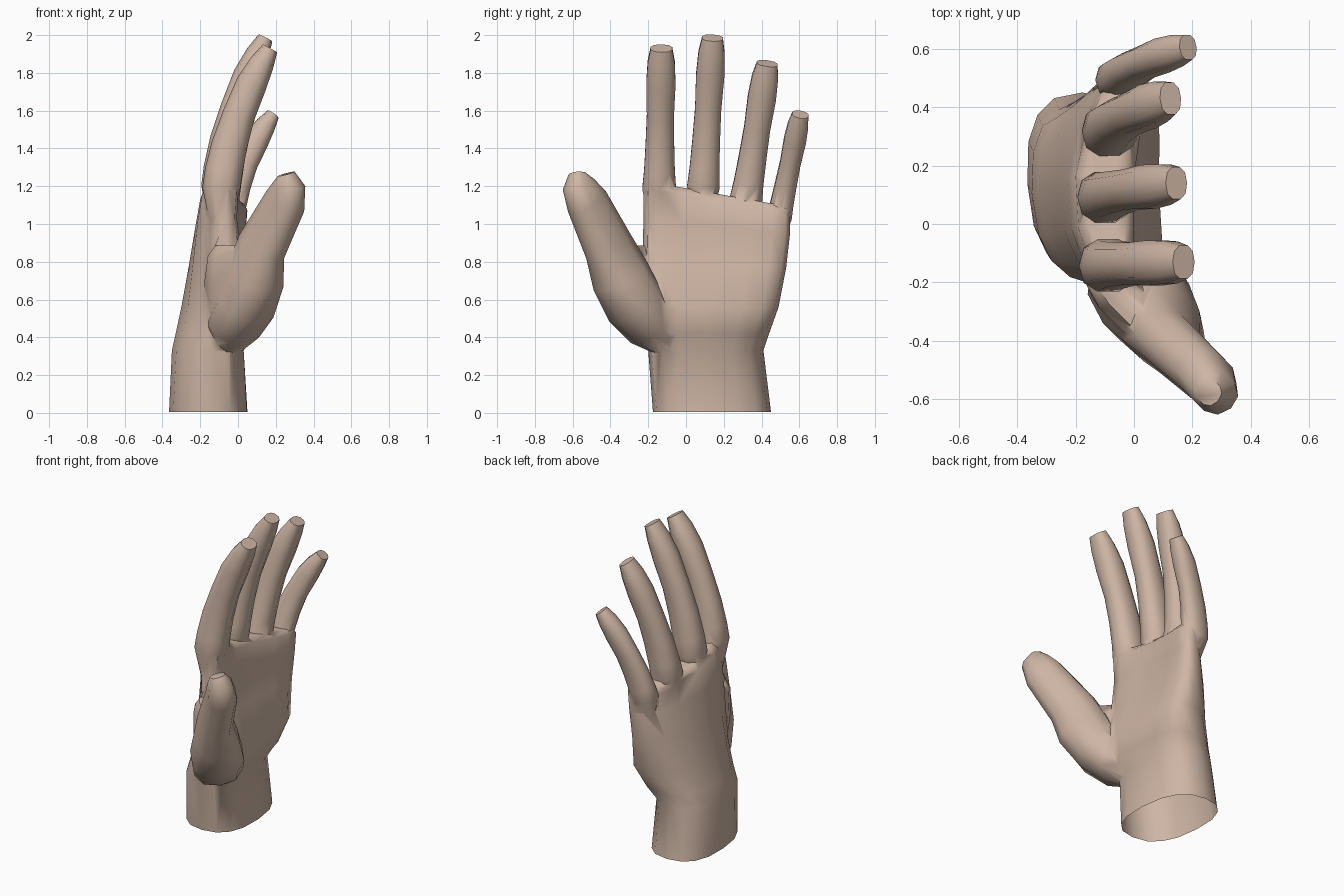
import bpy, bmesh, math
from mathutils import Vector

if "Cube" in bpy.data.objects:
    bpy.data.objects.remove(bpy.data.objects["Cube"])

skin = bpy.data.materials.new("skin")
skin.diffuse_color = (0.62, 0.465, 0.375, 1)
skin.use_nodes = True
skin.node_tree.nodes["Principled BSDF"].inputs["Base Color"].default_value = skin.diffuse_color


def spow(v, p):
    return math.copysign(abs(v) ** p, v)


def ramp(v, lo, hi):
    return min(1, max(0, (v - lo) / (hi - lo)))


def loft(name, rings):
    """Closed skin through a list of equal-length point rings."""
    bm = bmesh.new()
    rows = [[bm.verts.new(p) for p in r] for r in rings]
    n = len(rows[0])
    for a, b in zip(rows, rows[1:]):
        for i in range(n):
            j = (i + 1) % n
            bm.faces.new((a[i], a[j], b[j], b[i]))
    bm.faces.new(rows[0][::-1])
    bm.faces.new(rows[-1])
    bmesh.ops.recalc_face_normals(bm, faces=bm.faces)
    me = bpy.data.meshes.new(name)
    bm.to_mesh(me)
    bm.free()
    me.materials.append(skin)
    ob = bpy.data.objects.new(name, me)
    bpy.context.collection.objects.link(ob)
    return ob


def digit(name, path, side, sides=10):
    """Tapered digit; each station is (x, y, z, half width, half depth)."""
    pts = [Vector(p[:3]) for p in path]
    rings = []
    for k, p in enumerate(path):
        t = (pts[min(k + 1, len(pts) - 1)] - pts[max(k - 1, 0)]).normalized()
        s = Vector(side)
        s = (s - t * s.dot(t)).normalized()
        d = s.cross(t)
        ring = []
        for i in range(sides):
            a = math.tau * (i + 0.5) / sides
            ring.append(pts[k] + s * p[3] * spow(math.cos(a), 0.85)
                        + d * p[4] * spow(math.sin(a), 0.85))
        rings.append(ring)
    return loft(name, rings)


def finger(name, base, tip, width, depth):
    """Finger curling forward as a parabola, with knuckle swell and blunt tip."""
    b, t = Vector(base), Vector(tip)
    path = []
    for u, w, d in ((0, .6, .5), (.2, 1.1, 1), (.3, 1, 1), (.45, .93, .95),
                    (.62, .88, .86), (.8, .95, .82), (.92, .88, .65), (1, .7, .43)):
        p = b.lerp(t, u)
        path.append((b.x + (t.x - b.x) * u * u, p.y, p.z, width * w, depth * d))
    return digit(name, path, (0, 1, 0))


def palm_ring(z, y0, y1, back, front, sides=16):
    """Flattened oval; above the wrist its edges curl forward and the top slopes."""
    arch = 0.085 * ramp(z, 0.3, 0.53)
    skew = 0.05 * ramp(z, 0.45, 0.95) - 0.02
    tilt = -0.065 * ramp(z, 0.7, 1.1)
    ring = []
    for i in range(sides):
        a = math.tau * i / sides
        t = spow(math.cos(a), 0.8)
        x = (back + front) / 2 + (front - back) / 2 * spow(math.sin(a), 0.8)
        ring.append((x + arch * t * t + skew * t,
                     (y0 + y1) / 2 + (y1 - y0) / 2 * t, z + tilt * t))
    return ring


# Wrist and palm
hand = loft("hand", [palm_ring(*r) for r in (
    (0.005, -0.175, 0.45, -0.365, 0.05),
    (0.33, -0.20, 0.41, -0.35, 0.03),
    (0.42, -0.22, 0.44, -0.33, 0.075),
    (0.56, -0.24, 0.49, -0.30, 0.085),
    (0.78, -0.23, 0.53, -0.26, 0.02),
    (0.99, -0.225, 0.55, -0.225, -0.005),
    (1.13, -0.225, 0.55, -0.20, 0.00),
    (1.16, -0.20, 0.53, -0.17, -0.03))])

# Fingers
parts = [
    finger("index_finger", (-0.10, -0.145, 1.00), (0.17, -0.13, 1.93), 0.085, 0.10),
    finger("middle_finger", (-0.11, 0.08, 1.00), (0.145, 0.14, 1.985), 0.082, 0.095),
    finger("ring_finger", (-0.095, 0.29, 0.95), (0.125, 0.43, 1.85), 0.082, 0.093),
    finger("little_finger", (-0.06, 0.465, 0.90), (0.185, 0.605, 1.58), 0.064, 0.083)]

# Thumb and the web of skin beside it
diagonal = (0.7, 0.7, 0)
parts.append(digit("thumb", [
    (-0.06, -0.08, 0.36, 0.08, 0.08), (-0.02, -0.18, 0.46, 0.15, 0.13),
    (0.04, -0.27, 0.57, 0.16, 0.15), (0.09, -0.345, 0.72, 0.135, 0.165),
    (0.125, -0.41, 0.88, 0.10, 0.145), (0.25, -0.525, 1.12, 0.09, 0.12),
    (0.27, -0.57, 1.21, 0.075, 0.09), (0.255, -0.575, 1.265, 0.045, 0.045)], diagonal))
parts.append(digit("thumb_web", [
    (-0.08, -0.14, 0.38, 0.07, 0.08), (-0.04, -0.20, 0.50, 0.09, 0.16),
    (-0.02, -0.25, 0.66, 0.095, 0.20), (-0.02, -0.285, 0.82, 0.075, 0.18),
    (-0.02, -0.285, 0.885, 0.04, 0.14)], diagonal))

# Merge everything into one continuous skin
bpy.context.view_layer.objects.active = hand
hand.select_set(True)
for p in parts:
    m = hand.modifiers.new("join", 'BOOLEAN')
    m.operation, m.solver, m.object = 'UNION', 'EXACT', p
    bpy.ops.object.modifier_apply(modifier=m.name)
    bpy.data.objects.remove(p)

# Leave the wrist open
bm = bmesh.new()
bm.from_mesh(hand.data)
bottom = [f for f in bm.faces if f.normal.z < -0.9 and f.calc_center_median().z < 0.05]
bmesh.ops.delete(bm, geom=bottom, context='FACES')
bm.to_mesh(hand.data)
bm.free()
bpy.ops.object.shade_smooth_by_angle(angle=math.radians(60))
